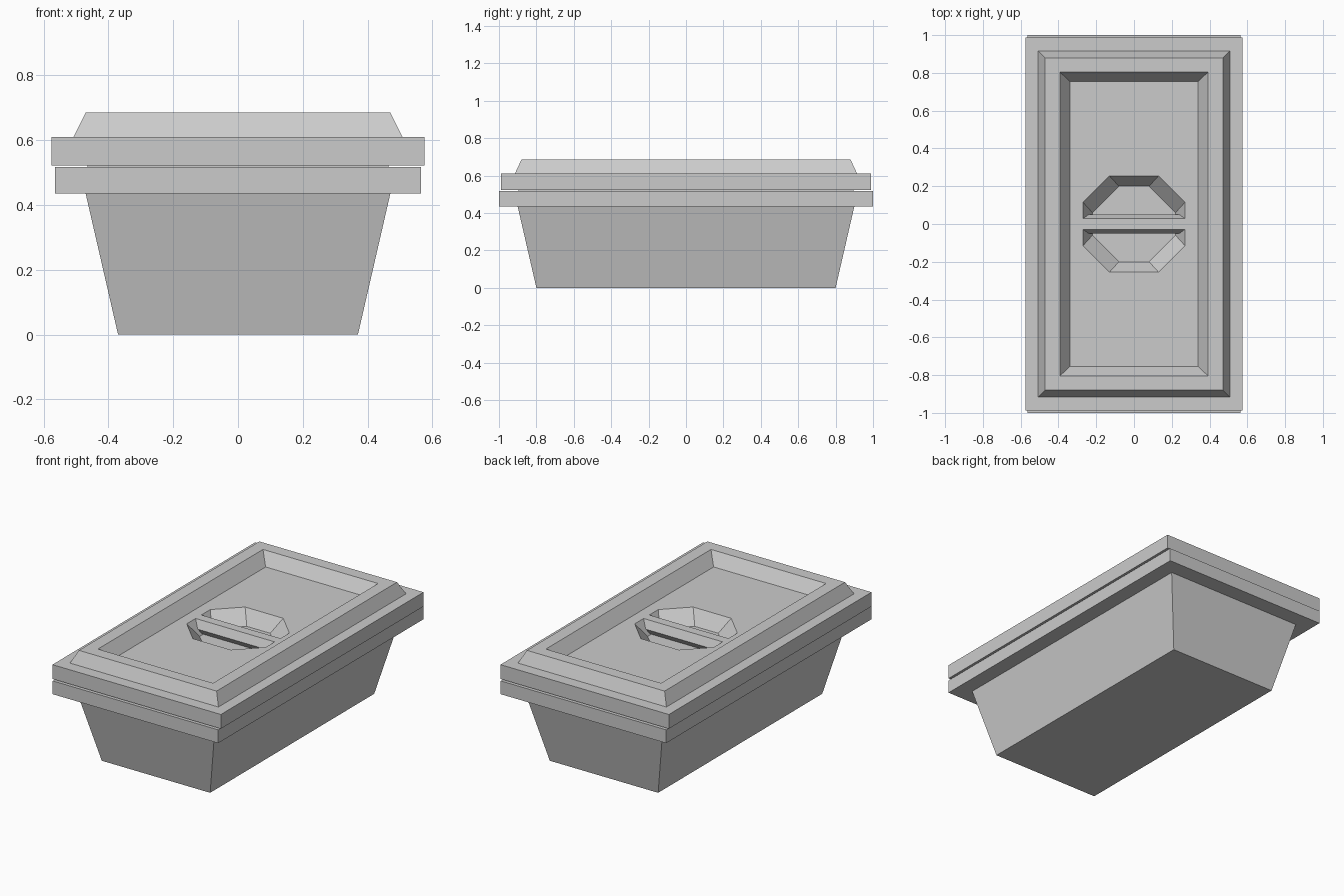
import bpy
import bmesh

cube = bpy.data.objects.get("Cube")
if cube:
    bpy.data.objects.remove(cube, do_unlink=True)

steel = bpy.data.materials.new("light_grey_steel")
steel.use_nodes = True
GREY = (0.6, 0.6, 0.6, 1)
steel.diffuse_color = GREY
steel.node_tree.nodes["Principled BSDF"].inputs["Base Color"].default_value = GREY


def rect(bm, hx, hy, z):
    """Rectangular loop, counter-clockwise."""
    return [bm.verts.new((sx * hx, sy * hy, z))
            for sx, sy in ((1, 1), (-1, 1), (-1, -1), (1, -1))]


def octagon(bm, hx, hy, cut, z):
    """Rectangle with cut corners, two vertices per corner."""
    loop = []
    for sx, sy in ((1, 1), (-1, 1), (-1, -1), (1, -1)):
        pair = [(sx * hx, sy * (hy - cut), z), (sx * (hx - cut), sy * hy, z)]
        if sx * sy < 0:
            pair.reverse()
        loop += [bm.verts.new(p) for p in pair]
    return loop


def bridge(bm, a, b):
    n = len(a)
    for i in range(n):
        j = (i + 1) % n
        bm.faces.new((a[i], a[j], b[j], b[i]))


def loft(bm, sections):
    """Skin rectangular sections and close the first one."""
    loops = [rect(bm, *s) for s in sections]
    bm.faces.new(loops[0][::-1])
    for a, b in zip(loops, loops[1:]):
        bridge(bm, a, b)
    return loops[-1]


def finish(bm, name):
    bmesh.ops.recalc_face_normals(bm, faces=bm.faces)
    mesh = bpy.data.meshes.new(name)
    bm.to_mesh(mesh)
    bm.free()
    mesh.materials.append(steel)
    bpy.context.collection.objects.link(bpy.data.objects.new(name, mesh))


# Tapered hollow pan with a wide rim
bm = bmesh.new()
inside = loft(bm, [(.37, .80, 0), (.47, .90, .435), (.565, 1, .435),
                   (.565, 1, .517), (.468, .898, .517), (.36, .79, .02)])
bm.faces.new(inside)
finish(bm, "pan")

# Lid with a raised frame around a sunken panel
bm = bmesh.new()
panel = loft(bm, [(.465, .895, .505), (.465, .895, .522), (.575, .988, .522),
                  (.575, .988, .61), (.507, .915, .61), (.47, .88, .685),
                  (.393, .805, .685), (.34, .755, .61)])

# Eight-sided finger bowl in the middle of the panel
bowl_top = octagon(bm, .27, .255, .14, .61)
bowl_floor = octagon(bm, .22, .20, .14, .525)
for i in range(4):
    a, b, c = (bowl_top[(2 * i + k) % 8] for k in range(3))
    bm.faces.new((panel[i], b, a))
    bm.faces.new((panel[i], panel[(i + 1) % 4], c, b))
bridge(bm, bowl_top, bowl_floor)
bm.faces.new(bowl_floor)
finish(bm, "lid")

# Grip bar across the bowl
bm = bmesh.new()
bm.faces.new(loft(bm, [(.222, .03, .528), (.24, .05, .56), (.27, .028, .61)]))
finish(bm, "lid_handle")
